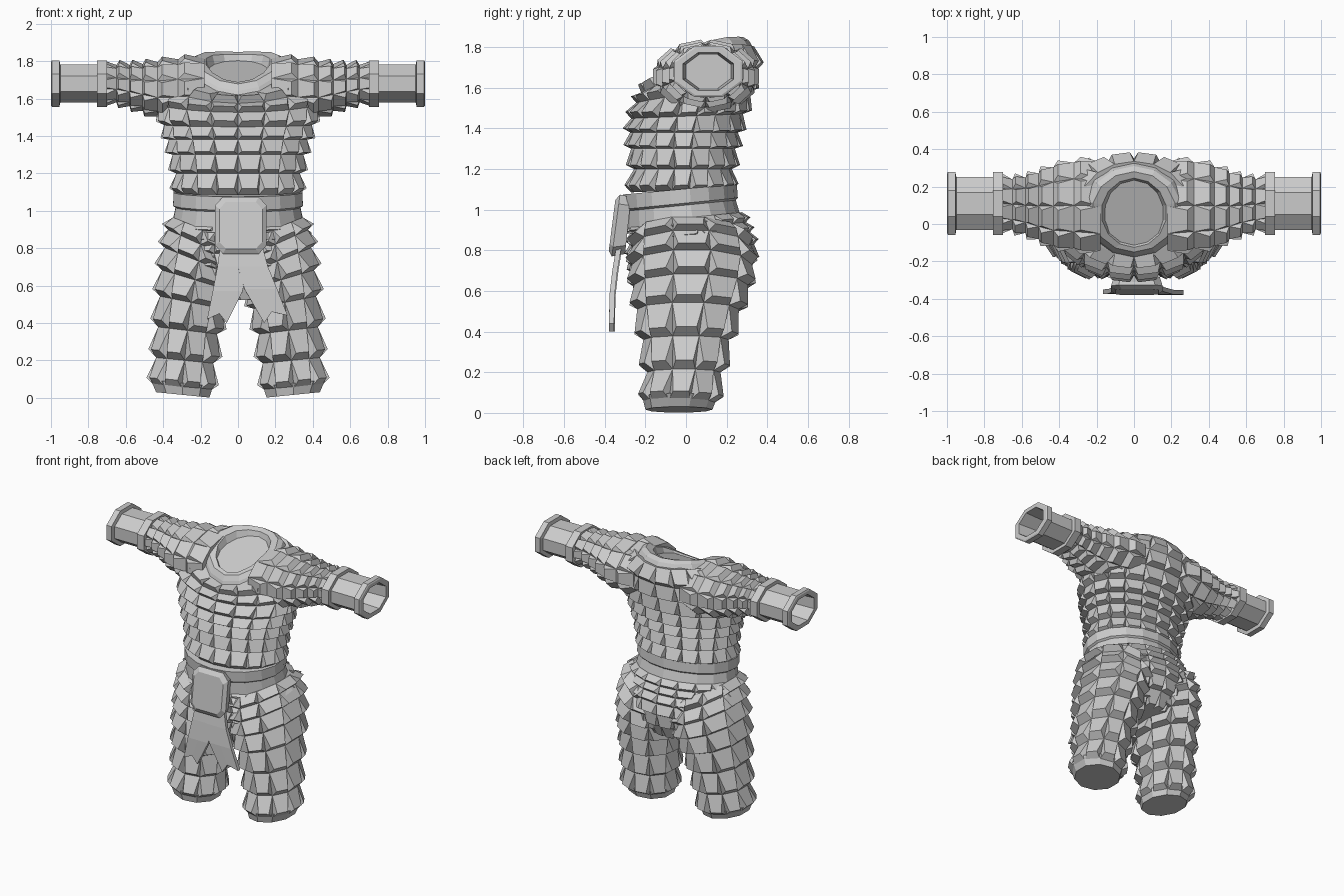
import bpy, bmesh
from math import sin, cos, pi
from mathutils import Vector

if "Cube" in bpy.data.objects:
    bpy.data.objects.remove(bpy.data.objects["Cube"], do_unlink=True)

grey = bpy.data.materials.new("plain grey")
grey.use_nodes = True
GREY = (0.6, 0.6, 0.6, 1)
grey.diffuse_color = GREY
grey.node_tree.nodes["Principled BSDF"].inputs["Base Color"].default_value = GREY


def finish(name, bm):
    bmesh.ops.remove_doubles(bm, verts=bm.verts, dist=0.0005)
    bmesh.ops.recalc_face_normals(bm, faces=bm.faces)
    mesh = bpy.data.meshes.new(name)
    bm.to_mesh(mesh)
    bm.free()
    mesh.materials.append(grey)
    obj = bpy.data.objects.new(name, mesh)
    bpy.context.collection.objects.link(obj)
    return obj


def level_ring(n, z, cx, cy, rx, ry, tilt_x=0, tilt_y=0, bend=0):
    """Horizontal ring that can lean sideways or backwards and droop at front."""
    pts = []
    for i in range(n):
        a = 2 * pi * i / n - pi / 2
        dx, dy = rx * cos(a), ry * sin(a)
        pts.append(Vector((cx + dx, cy + dy,
                           z + tilt_x * dx + tilt_y * dy - bend * dy * dy)))
    return pts


def arm_ring(n, x, cy, cz, ry, rz, turn=0.5):
    """Upright ring around the arm axis."""
    return [Vector((x, cy + ry * cos(2 * pi * (i + turn) / n),
                    cz + rz * sin(2 * pi * (i + turn) / n))) for i in range(n)]


def loft(name, rings, side=1, lift=0, caps=(True, True)):
    """Skin rings; with a lift, every panel becomes a raised scale."""
    bm = bmesh.new()

    def face(*pts):
        bm.faces.new([bm.verts.new((side * p.x, p.y, p.z)) for p in pts])

    n = len(rings[0])
    for upper, lower in zip(rings, rings[1:]):
        centre = sum(upper + lower, Vector()) / (2 * n)
        for i in range(n):
            j = (i + 1) % n
            a, b, c, d = upper[i], upper[j], lower[j], lower[i]
            if not lift:
                face(a, b, c, d)
                continue
            normal = (b - d).cross(c - a).normalized()
            if normal.dot((a + b + c + d) / 4 - centre) < 0:
                normal.negate()
            p = d.lerp(c, 0.13).lerp(a.lerp(b, 0.13), 0.26) + normal * lift
            q = c.lerp(d, 0.13).lerp(b.lerp(a, 0.13), 0.26) + normal * lift
            face(a, b, q, p)
            face(a, p, d)
            face(b, c, q)
            face(p, q, c, d)
    for cap, ring in zip(caps, (rings[0], rings[-1])):
        if cap:
            face(*ring)
    return finish(name, bm)


# Scaled torso: z, centre y, half width, half depth, backward lean, droop
torso = [(1.79, .08, .30, .255, .36, 1.2), (1.68, .065, .41, .285, .2, .6),
         (1.57, .035, .425, .28, .1, .2), (1.46, .005, .40, .275, .04, 0),
         (1.38, -.01, .375, .265, 0, 0), (1.30, -.015, .355, .255, 0, 0),
         (1.20, -.015, .335, .24, 0, 0), (1.095, -.025, .33, .245, .04, 0)]
loft("torso_scales", [level_ring(18, z, 0, cy, rx, ry, 0, t, b)
                      for z, cy, rx, ry, t, b in torso], lift=0.04)

# Neck collar with a sunken opening
collar = [(1.755, .075, .285, .265, .38), (1.80, .07, .255, .24, .4),
          (1.815, .065, .225, .215, .4), (1.80, .06, .175, .185, .4),
          (1.72, .06, .145, .155, .3)]
loft("collar", [level_ring(14, z, 0, cy, rx, ry, 0, t, 1.1)
                for z, cy, rx, ry, t in collar], caps=(False, True))

# Two-tier waist belt
belt = [(1.10, -.03, .35, .28, .09), (1.03, -.025, .352, .28, .1),
        (1.02, -.025, .338, .27, .1), (.915, -.01, .36, .285, .12)]
loft("belt", [level_ring(18, z, 0, cy, rx, ry, 0, t)
              for z, cy, rx, ry, t in belt])

# Scaled hips
hips = [(.96, 0, .345, .275), (.91, .01, .36, .285), (.86, .02, .37, .295),
        (.80, .03, .37, .305), (.72, .035, .34, .295),
        (.63, .03, .28, .255), (.54, .02, .17, .18)]
loft("hip_scales", [level_ring(18, z, 0, cy, rx, ry, 0, .1)
                    for z, cy, rx, ry in hips], lift=0.032)

# Legs: z, centre x, centre y, half width, half depth, sideways lean
leg = [(.90, .185, .01, .17, .255, .4), (.82, .20, .025, .18, .285, .45),
       (.73, .21, .03, .19, .295, .4), (.63, .23, .025, .185, .28, .3),
       (.51, .25, .01, .175, .25, .2), (.36, .27, 0, .165, .21, .12),
       (.20, .285, -.01, .16, .18, .1), (.05, .30, -.03, .155, .17, .1)]
# Sleeves: x, centre y, centre z, half depth, half height
sleeve = [(.18, .095, 1.66, .25, .155), (.32, .10, 1.655, .24, .155),
          (.43, .095, 1.65, .22, .145), (.51, .095, 1.66, .185, .125),
          (.58, .10, 1.67, .155, .11), (.65, .105, 1.68, .14, .10),
          (.72, .11, 1.68, .135, .09)]
# Cuffs: x, half depth, half height
cuff = [(.70, .15, .11), (.70, .183, .135), (.755, .183, .135),
        (.755, .153, .11), (.95, .153, .11), (.955, .183, .135),
        (.995, .183, .135), (1.0, .17, .125), (1.0, .135, .1),
        (.82, .12, .09)]
for side, word in ((1, "left"), (-1, "right")):
    loft(word + "_leg_scales", [level_ring(10, z, cx, cy, rx, ry, t)
                                for z, cx, cy, rx, ry, t in leg], side, 0.045)
    loft(word + "_leg_end", [level_ring(10, .08, .30, -.03, .175, .185, .1),
                             level_ring(10, .016, .295, -.035, .15, .165, .1)], side)
    loft(word + "_sleeve_scales", [arm_ring(10, *r) for r in sleeve], side, 0.03)
    loft(word + "_cuff", [arm_ring(8, x, .11, 1.68, ry, rz)
                          for x, ry, rz in cuff], side)


# Belt buckle: a bulging plate with cut corners
def plate_ring(y, half_x, half_z, cut, lean):
    corners = [(1, 1 - cut), (1 - cut, 1), (cut - 1, 1), (-1, 1 - cut),
               (-1, cut - 1), (cut - 1, -1), (1 - cut, -1), (1, cut - 1)]
    return [Vector((.015 + half_x * u, y + lean * v, .922 + half_z * v))
            for u, v in corners]


loft("buckle", [plate_ring(-.285, .12, .14, .3, .015),
                plate_ring(-.345, .138, .152, .3, .02),
                plate_ring(-.364, .115, .125, .3, .016)])


# Hanging sash tails with notched ends: z, left x, right x, front y
def sash_tail(name, rows, end):
    bm = bmesh.new()
    grid = []
    for z, x0, x1, y in rows:
        grid.append([Vector((x, y, z)) for x in (x0, (x0 + x1) / 2, x1)])
    grid.append([Vector(p) for p in end])
    verts = [[bm.verts.new(p) for p in row] for row in grid]
    for r, s in zip(verts, verts[1:]):
        for k in range(2):
            bm.faces.new((r[k], r[k + 1], s[k + 1], s[k]))
    obj = finish(name, bm)
    solid = obj.modifiers.new("thickness", "SOLIDIFY")
    solid.thickness = 0.025
    solid.offset = 0
    return obj


sash_tail("sash_tail_right",
          [(.85, -.09, .06, -.32), (.70, -.11, .05, -.345), (.57, -.135, .025, -.36)],
          [(-.165, -.362, .42), (-.10, -.362, .45), (-.06, -.362, .40)])
sash_tail("sash_tail_left",
          [(.85, 0, .12, -.325), (.70, 0, .16, -.35), (.58, .035, .21, -.364)],
          [(.14, -.366, .40), (.18, -.366, .46), (.265, -.366, .44)])
